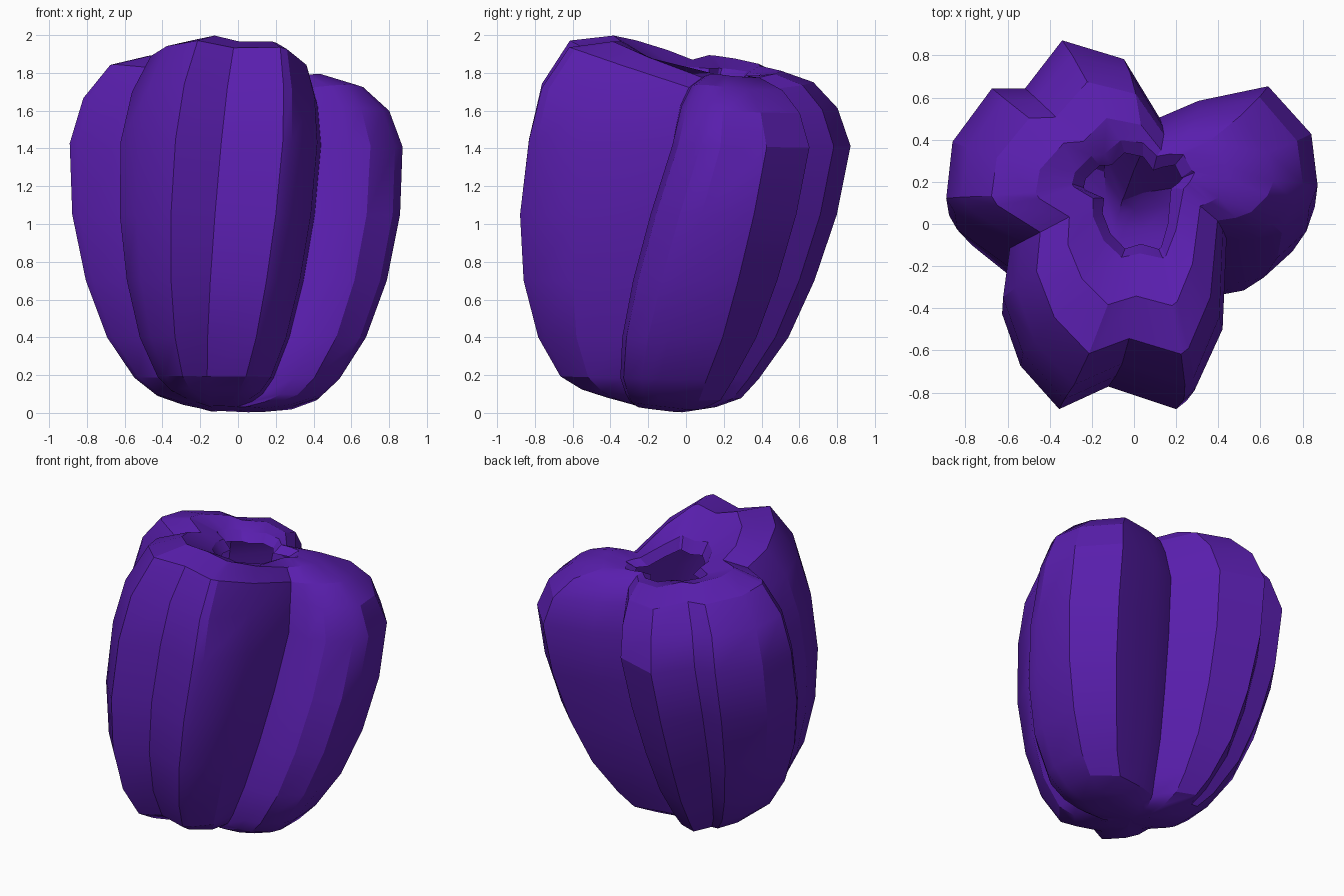
import bpy, bmesh, math

cube = bpy.data.objects.get("Cube")
if cube:
    bpy.data.objects.remove(cube, do_unlink=True)

purple = bpy.data.materials.new("deep purple")
purple.use_nodes = True
colour = (0.1, 0.013, 0.42, 1)
purple.diffuse_color = colour
purple.node_tree.nodes["Principled BSDF"].inputs["Base Color"].default_value = colour

# Lobed cross-section at the widest height, anticlockwise from the front
outline = [
    (-.12, -.75), (.21, -.86), (.26, -.82), (.40, -.55), (.42, -.15),
    (.57, -.16), (.70, -.13), (.84, 0), (.88, .12), (.85, .41),
    (.63, .64), (.28, .57), (.09, .49), (-.08, .77), (-.37, .86),
    (-.54, .63), (-.69, .63), (-.87, .37), (-.90, .08), (-.86, .01),
    (-.61, -.17), (-.64, -.40), (-.55, -.65), (-.36, -.86)]

# Rings from base to rim: height, scale, centre y, tilt, roundness
rings = [
    (.003, .16, -.12, .12, .2), (.03, .34, -.13, .12, .1), (.08, .49, -.13, .08, 0),
    (.18, .61, -.14, .02, 0), (.40, .77, -.12, 0, 0), (.70, .895, -.09, 0, 0),
    (1.05, .975, -.04, 0, 0), (1.42, .99, .02, .03, 0), (1.64, .91, .02, .12, 0),
    (1.80, .76, .03, .25, .1), (1.862, .53, .06, .32, .2),
    (1.82, .34, .12, .2, .35), (1.76, .27, .11, .1, .15)]


def ring_point(x, y, ring):
    z, scale, centre, tilt, roundness = ring
    pull = scale * (1 - roundness + roundness * .8 / math.hypot(x, y))
    # Front and back ribs lean sideways, the side lobes lean backward
    side_lean = .1 * (z - 1.1) * max(0, 1 - 1.5 * x * x)
    near_side = max(0, 1 - math.hypot(abs(x) - .65, y + .15) ** 2 / .36)
    back_lean = (.16 if x > 0 else .08) * (max(z, .3) - 1) * near_side
    px = x * pull + side_lean
    py = centre + y * pull + back_lean
    # The front shoulder stands highest and the -x side above the +x side
    pz = z - tilt * (py * (1 if py < 0 else .4) + .33 * px)
    # Creases between lobes dip where they cross the shoulder
    if tilt > .2:
        pz -= .12 * max(0, .8 - math.hypot(x, y))
    return px, py, pz


# Hollow lobed skin, closed below and open at the top
bm = bmesh.new()
loops = [[bm.verts.new(ring_point(x, y, ring)) for x, y in outline] for ring in rings]
n = len(outline)
for low, high in zip(loops, loops[1:]):
    for i in range(n):
        j = (i + 1) % n
        bm.faces.new((low[i], low[j], high[j], high[i]))

# Dimpled base
dimple = bm.verts.new((-.08, -.13, .025))
for i in range(n):
    bm.faces.new((loops[0][(i + 1) % n], loops[0][i], dimple))

mesh = bpy.data.meshes.new("pepper_skin")
bm.to_mesh(mesh)
bm.free()
mesh.materials.append(purple)
pepper = bpy.data.objects.new("pepper_skin", mesh)
bpy.context.collection.objects.link(pepper)
bpy.context.view_layer.objects.active = pepper
pepper.select_set(True)
bpy.ops.object.shade_smooth_by_angle(angle=math.radians(26))
